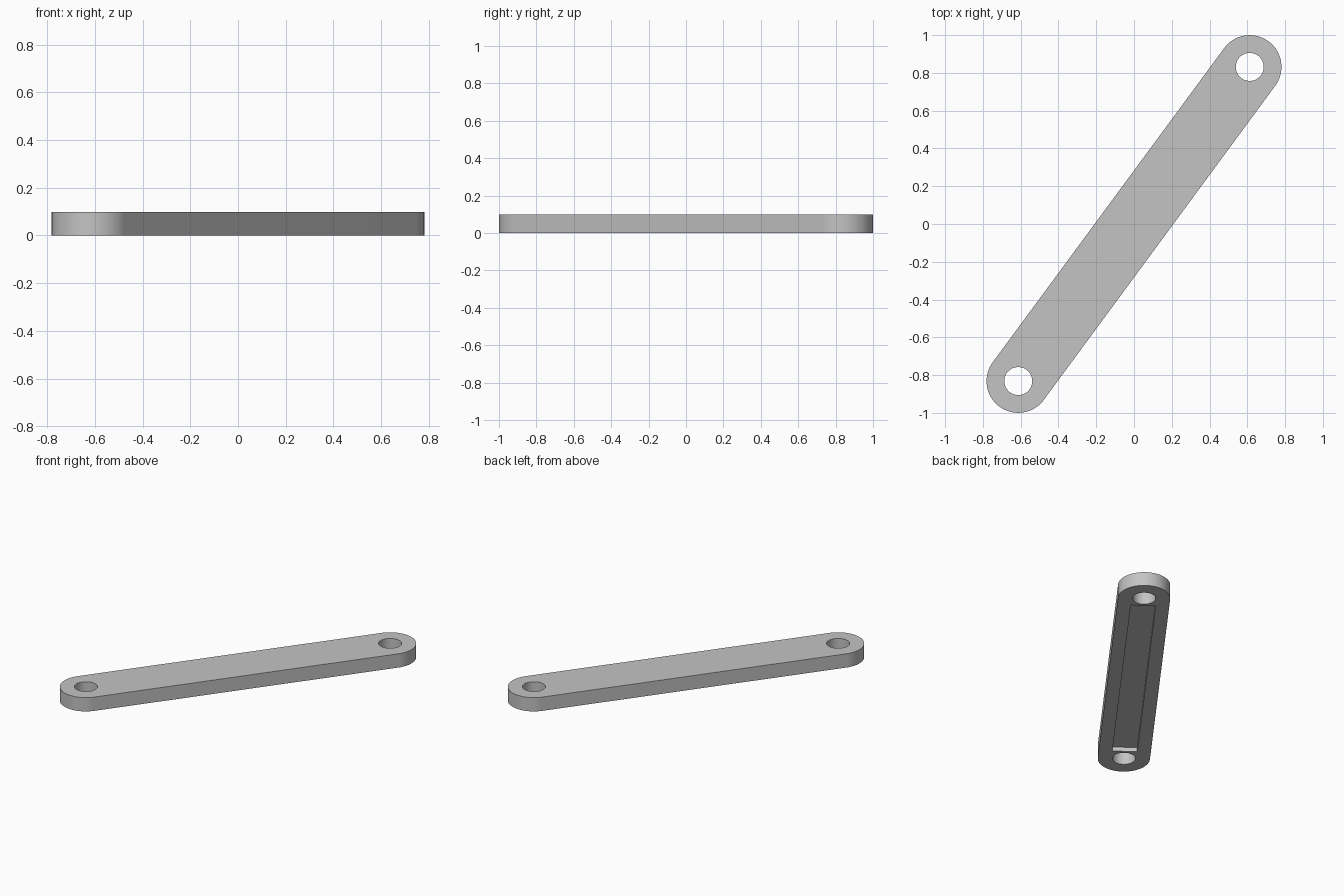
import bpy
import bmesh
import math
from mathutils import Matrix

cube = bpy.data.objects.get("Cube")
if cube:
    bpy.data.objects.remove(cube, do_unlink=True)

REACH = 1.033       # hole centre to middle of the bar
END_RADIUS = 0.168
HOLE_RADIUS = 0.074
HEIGHT = 0.098
RECESS_DEPTH = 0.03
TURN = Matrix.Rotation(math.atan2(0.832, 0.613), 4, "Z")
SIDES = 96

grey = bpy.data.materials.new("light grey")
grey.use_nodes = True
colour = (0.55, 0.55, 0.55, 1)
grey.diffuse_color = colour
grey.node_tree.nodes["Principled BSDF"].inputs["Base Color"].default_value = colour


def add_object(name, bm):
    bm.transform(TURN)
    bmesh.ops.recalc_face_normals(bm, faces=bm.faces)
    mesh = bpy.data.meshes.new(name)
    bm.to_mesh(mesh)
    bm.free()
    mesh.materials.append(grey)
    obj = bpy.data.objects.new(name, mesh)
    bpy.context.collection.objects.link(obj)
    return obj


def cut(target, cutter):
    cutter.hide_render = True
    mod = target.modifiers.new(cutter.name, "BOOLEAN")
    mod.operation = "DIFFERENCE"
    mod.solver = "EXACT"
    mod.object = cutter
    bpy.context.view_layer.objects.active = target
    bpy.ops.object.modifier_apply(modifier=mod.name)
    bpy.data.objects.remove(cutter, do_unlink=True)


# Bar with rounded ends: two half circles joined and extruded
bm = bmesh.new()
outline = []
for side in (1, -1):
    for i in range(SIDES // 2 + 1):
        a = math.pi * (i / (SIDES // 2) - 0.5)
        outline.append(bm.verts.new((side * (REACH + END_RADIUS * math.cos(a)),
                                     side * END_RADIUS * math.sin(a), 0)))
base = bm.faces.new(outline)
top = bmesh.ops.extrude_face_region(bm, geom=[base])["geom"]
bmesh.ops.translate(bm, vec=(0, 0, HEIGHT),
                    verts=[v for v in top if isinstance(v, bmesh.types.BMVert)])
bar = add_object("link_bar", bm)

# Through hole at each end
for side in (1, -1):
    bm = bmesh.new()
    bmesh.ops.create_cone(bm, cap_ends=True, segments=SIDES, radius1=HOLE_RADIUS,
                          radius2=HOLE_RADIUS, depth=HEIGHT * 3,
                          matrix=Matrix.Translation((side * REACH, 0, 0)))
    cut(bar, add_object("hole_cutter", bm))

# Shallow rectangular recess along the underside
bm = bmesh.new()
bmesh.ops.create_cube(bm, size=1, matrix=Matrix.Diagonal((1.88, 0.16, RECESS_DEPTH * 2, 1)))
cut(bar, add_object("recess_cutter", bm))

# Smooth curved walls, sharp rims
bpy.ops.object.select_all(action="DESELECT")
bar.select_set(True)
bpy.context.view_layer.objects.active = bar
bpy.ops.object.shade_smooth_by_angle(angle=math.radians(30))
